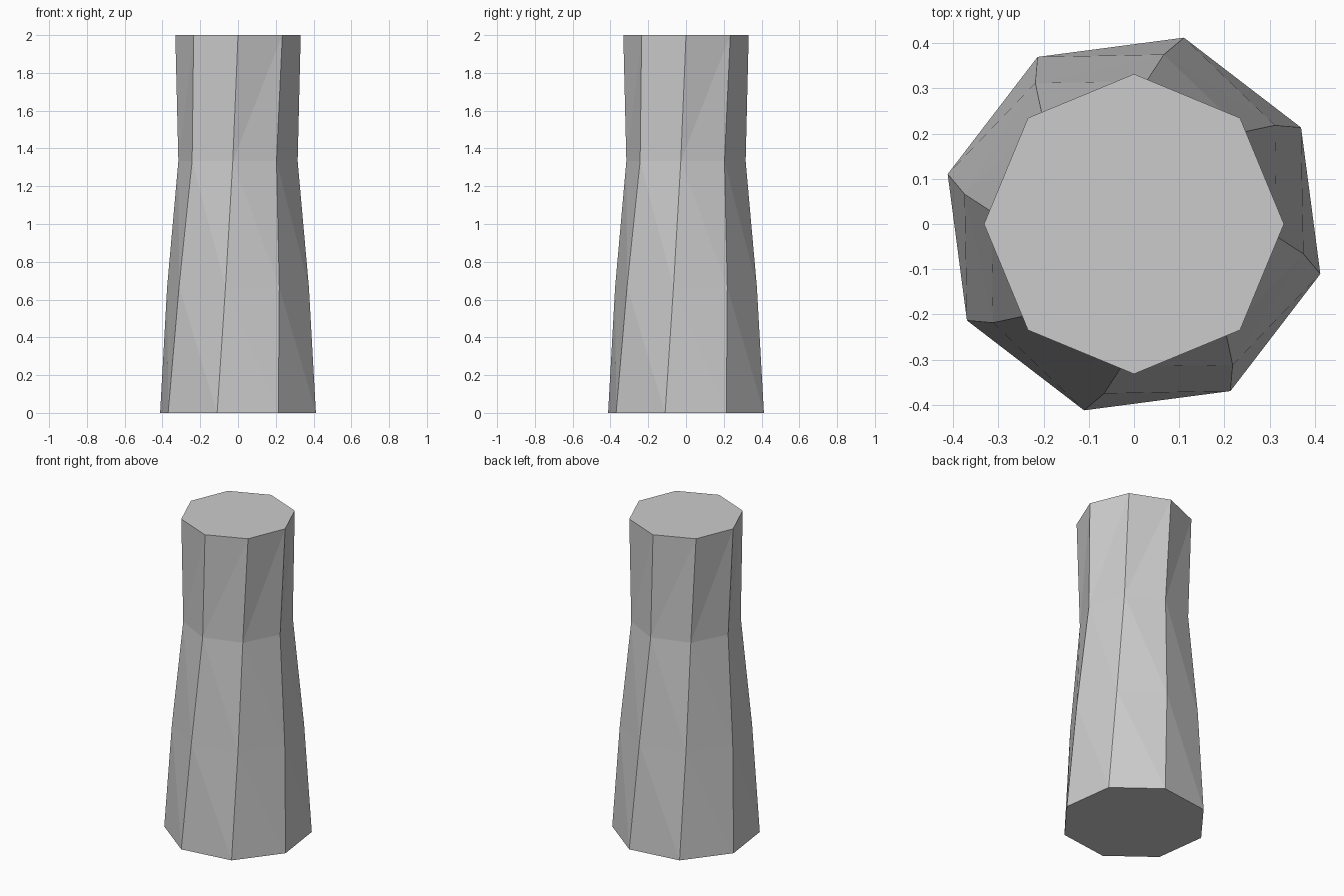
import bpy
import bmesh
from math import sin, cos, radians

if "Cube" in bpy.data.objects:
    bpy.data.objects.remove(bpy.data.objects["Cube"])

SIDES = 8
# Ring profile: height, radius, twist in degrees
RINGS = [(0.0, 0.427, -15), (0.667, 0.381, -10), (1.333, 0.317, -5), (2.0, 0.332, 0)]

bm = bmesh.new()

# Twisted octagonal rings
rings = []
for z, r, twist in RINGS:
    angles = [radians(twist + 360 * i / SIDES) for i in range(SIDES)]
    rings.append([bm.verts.new((r * cos(a), r * sin(a), z)) for a in angles])

# Side walls, split into triangles along the twist
for level in range(len(rings) - 1):
    low, high = rings[level], rings[level + 1]
    for i in range(SIDES):
        j = (i + 1) % SIDES
        if level < 2:
            bm.faces.new((low[i], low[j], high[i]))
            bm.faces.new((low[j], high[j], high[i]))
        else:
            bm.faces.new((low[i], low[j], high[j]))
            bm.faces.new((low[i], high[j], high[i]))

# Flat caps
bm.faces.new(rings[0][::-1])
bm.faces.new(rings[-1])

mesh = bpy.data.meshes.new("twisted_column")
bm.to_mesh(mesh)
bm.free()
column = bpy.data.objects.new("twisted_column", mesh)
bpy.context.collection.objects.link(column)
